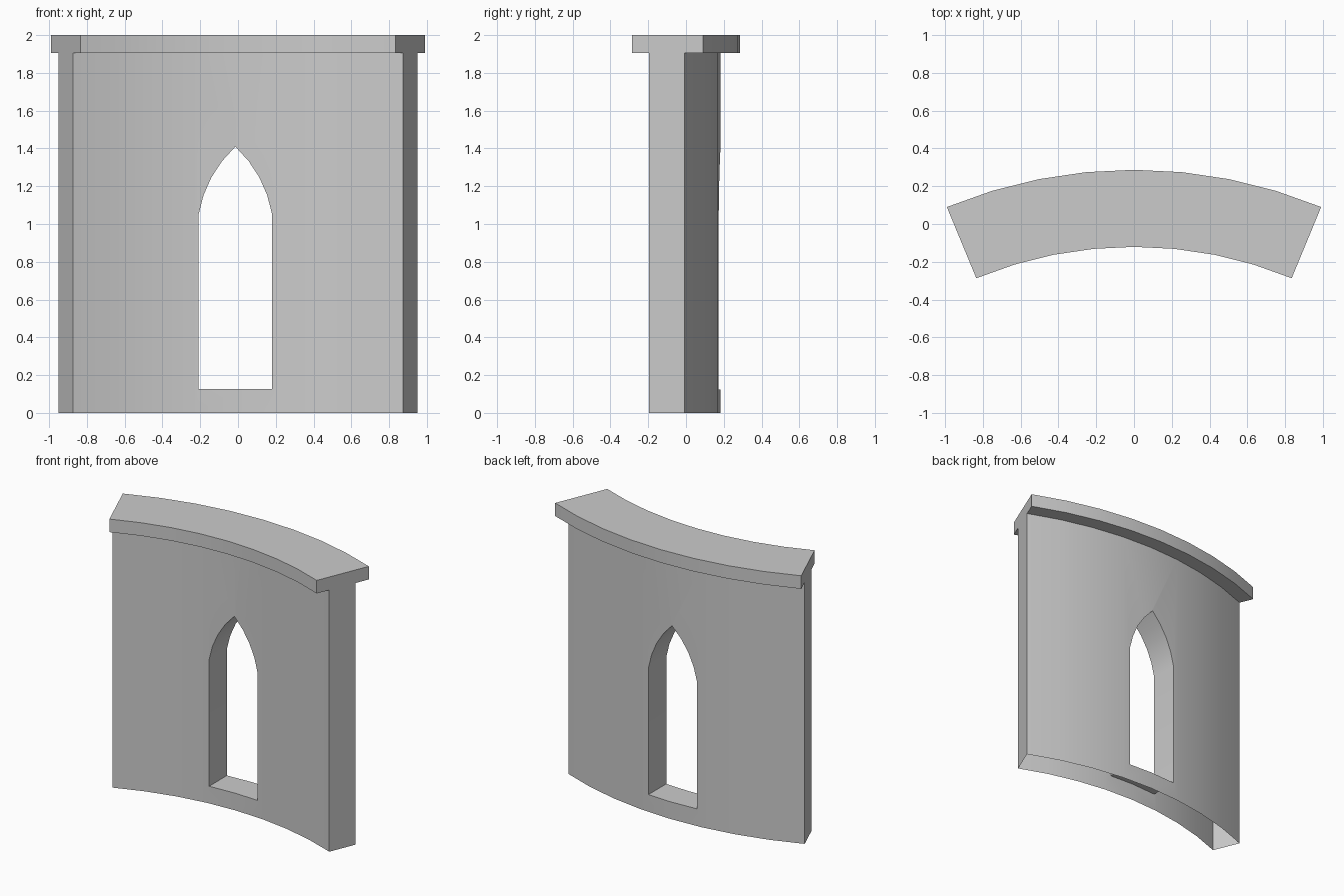
import bpy, bmesh
from math import sin, cos, radians
from mathutils import Vector

if "Cube" in bpy.data.objects:
    bpy.data.objects.remove(bpy.data.objects["Cube"])

CENTRE_Y = -2.303      # centre of curvature
HALF_ANGLE = 22.5
SEGMENTS = 8

stone = bpy.data.materials.new("grey stone")
stone.use_nodes = True
colour = (0.6, 0.6, 0.6, 1)
stone.diffuse_color = colour
stone.node_tree.nodes["Principled BSDF"].inputs["Base Color"].default_value = colour


def prism(name, outline, offset):
    """Extrude a closed outline of 3D points along an offset."""
    bm = bmesh.new()
    face = bm.faces.new([bm.verts.new(p) for p in outline])
    out = bmesh.ops.extrude_face_region(bm, geom=[face], use_keep_orig=True)
    moved = [g for g in out["geom"] if isinstance(g, bmesh.types.BMVert)]
    bmesh.ops.translate(bm, verts=moved, vec=offset)
    bmesh.ops.recalc_face_normals(bm, faces=bm.faces)
    mesh = bpy.data.meshes.new(name)
    bm.to_mesh(mesh)
    bm.free()
    mesh.materials.append(stone)
    obj = bpy.data.objects.new(name, mesh)
    bpy.context.collection.objects.link(obj)
    return obj


def arc(radius, z):
    angles = [radians(HALF_ANGLE * (2 * i / SEGMENTS - 1)) for i in range(SEGMENTS + 1)]
    return [Vector((radius * sin(a), CENTRE_Y + radius * cos(a), z)) for a in angles]


def curved_block(name, inner, outer, z0, z1):
    return prism(name, arc(inner, z0) + arc(outer, z0)[::-1], (0, 0, z1 - z0))


def select_only(obj):
    bpy.ops.object.select_all(action="DESELECT")
    obj.select_set(True)
    bpy.context.view_layer.objects.active = obj


# Curved wall and wider coping on top
wall = curved_block("wall", 2.28, 2.485, 0, 1.905)
coping = curved_block("coping", 2.182, 2.59, 1.905, 2)

# Pointed window opening, cut straight through
MIDDLE, HALF_WIDTH, SILL, SPRING, APEX, BULGE = -0.014, 0.195, 0.125, 1.05, 1.41, 0.034
right_side = [(HALF_WIDTH, SILL)]
chord = Vector((-HALF_WIDTH, APEX - SPRING))
normal = Vector((chord.y, -chord.x)).normalized()
for i in range(5):
    t = i / 4
    right_side.append(Vector((HALF_WIDTH, SPRING)) + chord * t + normal * BULGE * 4 * t * (1 - t))
left_side = [(-x, z) for x, z in right_side[:-1]][::-1]
cutter = prism("window_cutter",
               [(MIDDLE + x, -1, z) for x, z in right_side + left_side], (0, 2, 0))
cutter.hide_render = True

cut = wall.modifiers.new("window", "BOOLEAN")
cut.operation = "DIFFERENCE"
cut.solver = "EXACT"
cut.object = cutter
select_only(wall)
bpy.ops.object.modifier_apply(modifier=cut.name)
bpy.data.objects.remove(cutter)

# The wall is a hollow shell: open at the foot and under the coping
bm = bmesh.new()
bm.from_mesh(wall.data)
ends = [f for f in bm.faces if abs(f.normal.z) > 0.9
        and (f.calc_center_median().z < 0.01 or f.calc_center_median().z > 1.9)]
bmesh.ops.delete(bm, geom=ends, context="FACES")
bm.to_mesh(wall.data)
bm.free()

for part in (wall, coping):
    select_only(part)
    bpy.ops.object.shade_smooth_by_angle(angle=radians(30))
